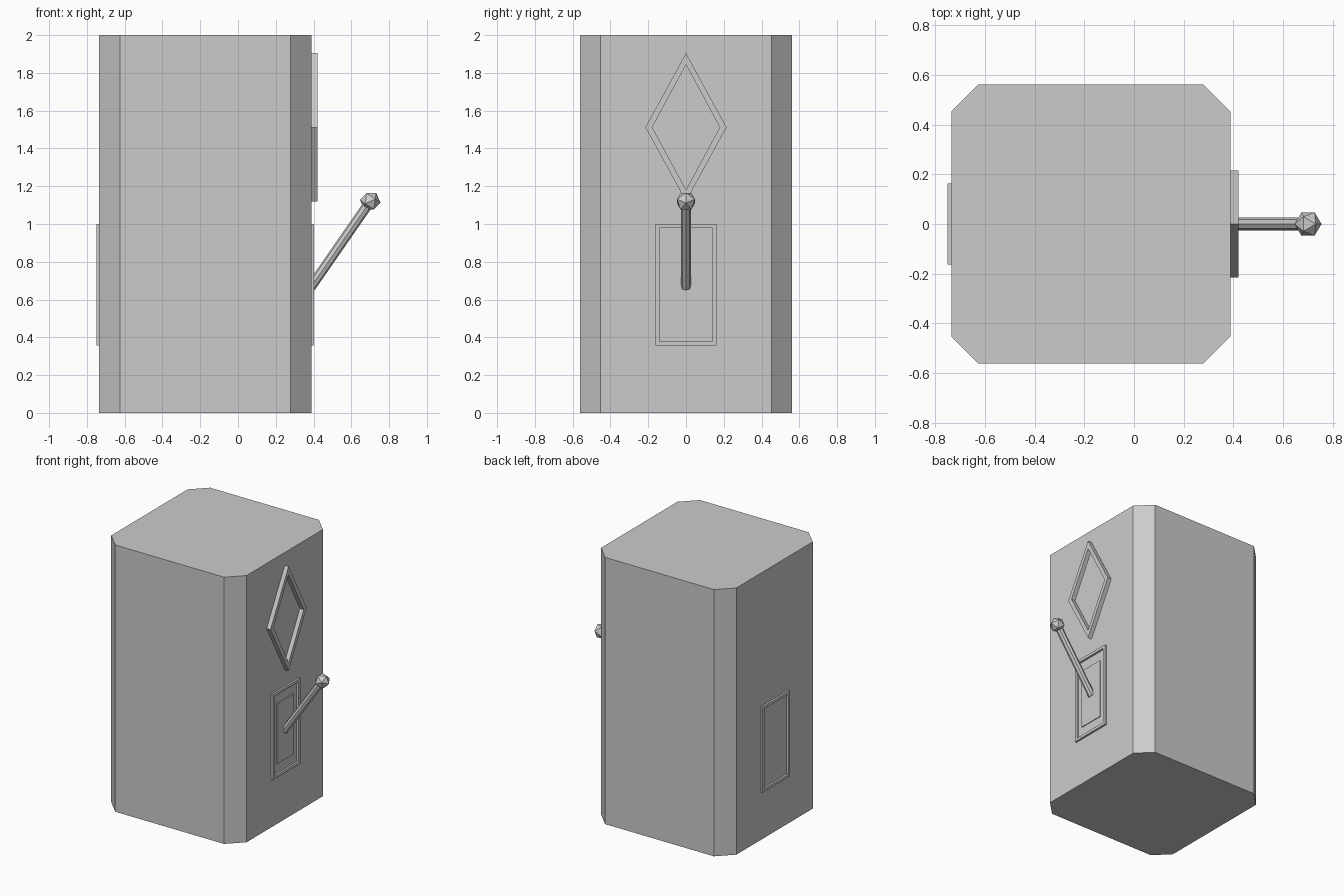
import bpy, bmesh, math
from mathutils import Vector

if "Cube" in bpy.data.objects:
    bpy.data.objects.remove(bpy.data.objects["Cube"])


def make_object(name, bm):
    bmesh.ops.recalc_face_normals(bm, faces=bm.faces)
    mesh = bpy.data.meshes.new(name)
    bm.to_mesh(mesh)
    bm.free()
    obj = bpy.data.objects.new(name, mesh)
    bpy.context.collection.objects.link(obj)
    return obj


def prism(name, profile, depth):
    """Extrude a flat closed profile along a vector."""
    bm = bmesh.new()
    face = bm.faces.new([bm.verts.new(p) for p in profile])
    ext = bmesh.ops.extrude_face_region(bm, geom=[face], use_keep_orig=True)
    verts = [g for g in ext["geom"] if isinstance(g, bmesh.types.BMVert)]
    bmesh.ops.translate(bm, verts=verts, vec=depth)
    return make_object(name, bm)


def frame(name, outer, inner, x0, x1):
    """Open frame between two matching (y, z) outlines."""
    bm = bmesh.new()
    rings = [[bm.verts.new((x, y, z)) for y, z in pts]
             for pts, x in ((outer, x0), (outer, x1), (inner, x1), (inner, x0))]
    n = len(outer)
    for r in range(4):
        a, b = rings[r], rings[(r + 1) % 4]
        for i in range(n):
            j = (i + 1) % n
            bm.faces.new((a[i], a[j], b[j], b[i]))
    return make_object(name, bm)


def rect(hy, z0, z1):
    return [(-hy, z0), (hy, z0), (hy, z1), (-hy, z1)]


def diamond(hy, hz, zc):
    return [(0, zc - hz), (hy, zc), (0, zc + hz), (-hy, zc)]


# Main body: chamfered square column
xl, xr, hy, c = -0.735, 0.388, 0.562, 0.11
prism("cabinet_body", [
    (xl + c, -hy, 0), (xr - c, -hy, 0), (xr, -hy + c, 0), (xr, hy - c, 0),
    (xr - c, hy, 0), (xl + c, hy, 0), (xl, hy - c, 0), (xl, -hy + c, 0)],
    (0, 0, 2))

# Raised trim on both sides
frame("diamond_trim", diamond(0.215, 0.392, 1.512), diamond(0.179, 0.331, 1.512),
      xr - 0.01, 0.42)
for name, x0, x1 in (("lever_frame", xr - 0.01, 0.403),
                     ("back_frame", xl + 0.01, -0.75)):
    frame(name, rect(0.162, 0.358, 1.0), rect(0.141, 0.379, 0.979), x0, x1)

# Plate behind the lever
prism("lever_plate", [(xr - 0.01, y, z) for y, z in rect(0.1, 0.453, 0.905)],
      (0.016, 0, 0))

# Lever rod and knob
start, end = Vector((0.385, 0, 0.665)), Vector((0.70, 0, 1.12))
axis = end - start
rot = axis.to_track_quat('Z', 'Y').to_euler()
bpy.ops.mesh.primitive_cylinder_add(vertices=8, radius=0.026, depth=axis.length,
                                    location=(start + end) / 2, rotation=rot)
bpy.context.object.name = "lever_rod"
bpy.ops.mesh.primitive_ico_sphere_add(subdivisions=1, radius=0.055, location=end,
                                      rotation=(0, math.atan2(axis.x, axis.z), 0))
bpy.context.object.name = "lever_knob"
